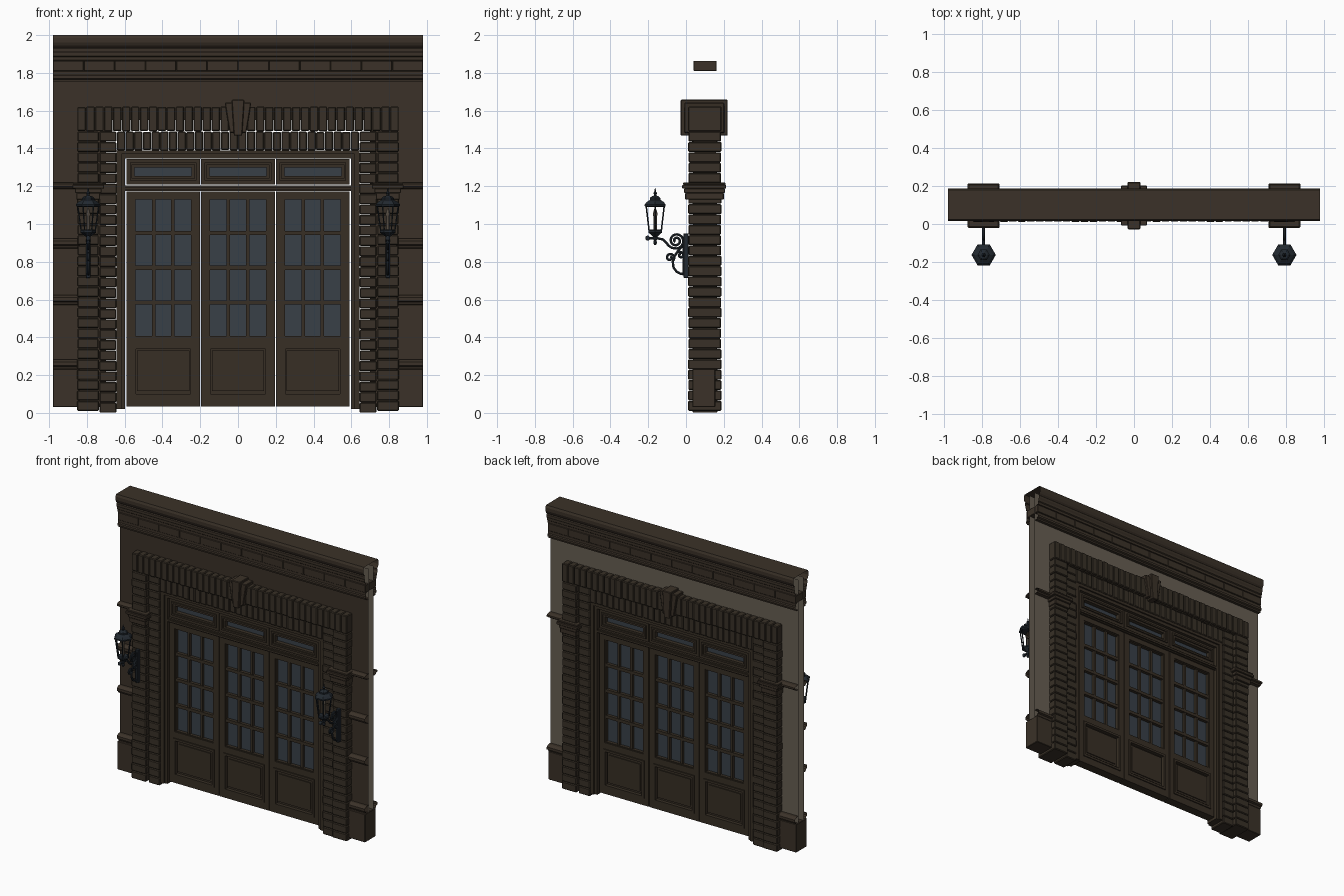
import bpy, bmesh, math, random

if "Cube" in bpy.data.objects:
    bpy.data.objects.remove(bpy.data.objects["Cube"])
random.seed(4)

def mat(name, r, g, b):
    m = bpy.data.materials.new(name)
    m.diffuse_color = (r, g, b, 1)
    m.use_nodes = True
    m.node_tree.nodes["Principled BSDF"].inputs["Base Color"].default_value = m.diffuse_color
    return m

STONE = mat("dark_stone", 0.043, 0.031, 0.021)
BRICK = mat("dark_brick", 0.040, 0.030, 0.020)
WOOD = mat("dark_wood", 0.039, 0.028, 0.018)
PLASTER = mat("pale_plaster", 0.135, 0.112, 0.085)
GLASS = mat("blue_grey_glass", 0.040, 0.051, 0.064)
IRON = mat("blue_black_iron", 0.016, 0.022, 0.029)
CANDLE = mat("candle_tan", 0.16, 0.13, 0.10)
CY = 0.102  # middle of the wall depth

def finish(name, bm, m, bevel=0, smooth=False):
    me = bpy.data.meshes.new(name)
    bm.to_mesh(me)
    bm.free()
    me.materials.append(m)
    o = bpy.data.objects.new(name, me)
    bpy.context.collection.objects.link(o)
    if bevel:
        b = o.modifiers.new("bevel", 'BEVEL')
        b.width, b.segments = bevel, 1
    if smooth:
        bpy.context.view_layer.objects.active = o
        o.select_set(True)
        bpy.ops.object.shade_smooth_by_angle(angle=math.radians(35))
        o.select_set(False)
    return o

def box(bm, x0, x1, y0, y1, z0, z1, taper=0):
    """Box; taper narrows the bottom in x."""
    v = [bm.verts.new((x + (taper if x == x0 else -taper) * (z == z0), y, z))
         for z in (z0, z1) for x, y in ((x0, y0), (x1, y0), (x1, y1), (x0, y1))]
    for f in ((3, 2, 1, 0), (4, 5, 6, 7), (0, 1, 5, 4), (1, 2, 6, 5), (2, 3, 7, 6), (3, 0, 4, 7)):
        bm.faces.new([v[i] for i in f])

def ring(bm, x0, x1, z0, z1, w, y0, y1):
    box(bm, x0, x0 + w, y0, y1, z0, z1)
    box(bm, x1 - w, x1, y0, y1, z0, z1)
    box(bm, x0 + w, x1 - w, y0, y1, z0, z0 + w)
    box(bm, x0 + w, x1 - w, y0, y1, z1 - w, z1)

def sweep(bm, prof, x0, x1):
    """Open-ended moulding along x from (y, z) points."""
    a = [bm.verts.new((x0, y, z)) for y, z in prof]
    b = [bm.verts.new((x1, y, z)) for y, z in prof]
    for i in range(len(prof) - 1):
        bm.faces.new((a[i + 1], b[i + 1], b[i], a[i]))

def sheet(bm, x0, x1, y, z0, z1):
    bm.faces.new([bm.verts.new(p) for p in ((x0, y, z0), (x1, y, z0), (x1, y, z1), (x0, y, z1))])

def lathe(bm, prof, cx, cy, n):
    rows = [[bm.verts.new((cx + r * math.cos(2 * math.pi * i / n), cy + r * math.sin(2 * math.pi * i / n), z))
             for i in range(n)] for r, z in prof]
    for a, b in zip(rows, rows[1:]):
        for i in range(n):
            bm.faces.new((a[i], a[(i + 1) % n], b[(i + 1) % n], b[i]))
    bm.faces.new(rows[0][::-1])
    bm.faces.new(rows[-1])

def rods(name, paths, r, m):
    cu = bpy.data.curves.new(name, 'CURVE')
    cu.dimensions, cu.bevel_depth, cu.bevel_resolution, cu.use_fill_caps = '3D', r, 1, True
    for p in paths:
        s = cu.splines.new('POLY')
        s.points.add(len(p) - 1)
        for q, c in zip(s.points, p):
            q.co = (*c, 1)
    tmp = bpy.data.objects.new("tmp", cu)
    me = bpy.data.meshes.new_from_object(tmp)
    bpy.data.objects.remove(tmp)
    bm = bmesh.new()
    bm.from_mesh(me)
    finish(name, bm, m, smooth=True)

# wall skins: dark front, pale inside and back, open ends
for name, ys, top, m in (("wall_front", [0.07], 1.77, STONE), ("wall_back", [0.076, 0.13], 1.97, PLASTER)):
    bm = bmesh.new()
    for y in ys:
        sheet(bm, -0.98, -0.70, y, 0.03, 1.55)
        sheet(bm, 0.70, 0.98, y, 0.03, 1.55)
        sheet(bm, -0.98, 0.98, y, 1.55, top)
    finish(name, bm, m)

# cornice, same moulding front and back
half = [(0.03, 1.755), (0.05, 1.755), (0.052, 1.765), (0.062, 1.77), (0.062, 1.785), (0.055, 1.79),
        (0.055, 1.808), (0.05, 1.81), (0.05, 1.866), (0.062, 1.868), (0.062, 1.885), (0.068, 1.89),
        (0.068, 1.905), (0.074, 1.915), (0.074, 1.93), (0.068, 1.935), (0.078, 1.945), (0.085, 1.962),
        (0.085, 1.985), (0.078, 2.0)]
bm = bmesh.new()
sweep(bm, [(CY - d, z) for d, z in half] + [(CY + d, z) for d, z in reversed(half)], -0.98, 0.98)
finish("cornice", bm, STONE)
bm = bmesh.new()
for i in range(12):
    x = -0.98 + i * 1.96 / 12
    box(bm, x + 0.001, x + 1.96 / 12 - 0.001, 0.04, 0.162, 1.811, 1.864)
finish("cornice_blocks", bm, STONE, 0.002)

# string courses and plinths on the side strips
bands, plinth = bmesh.new(), bmesh.new()
for x0, x1 in ((-0.98, -0.84), (0.84, 0.98)):
    for z, h in ((1.185, 0.036), (0.87, 0.054), (0.57, 0.054), (0.23, 0.052)):
        pr = [(0.0, 0), (0.052, 0.06), (0.058, 0.3), (0.07, 0.4), (0.07, 0.75), (0.05, 1), (0.0, 1)]
        for s in ((-1, 1) if z > 1 or z < 0.3 else (-1,)):
            sweep(bands, [(CY + s * max(d, 0.028), z + t * h) for d, t in pr], x0, x1)
    box(plinth, x0, x1, 0.035, 0.155, 0.03, 0.232)
finish("string_courses", bands, STONE)
finish("plinths", plinth, STONE, 0.003)

# brick surround: stacked piers and upright lintel bricks
bm = bmesh.new()
def courses(x0, x1, z0, z1, y0, y1, n):
    h = (z1 - z0) / n
    for i in range(n):
        j = random.uniform(0, 0.003)
        for s in (-1, 1):
            a, b = sorted((s * (x0 + j), s * (x1 - j)))
            box(bm, a, b, y0 + j, y1 - j, z0 + i * h + 0.001, z0 + (i + 1) * h - 0.001)

def soldiers(x, z0, z1, y0, y1, n):
    w = 2 * x / n
    for i in range(n):
        j = random.uniform(0, 0.003)
        box(bm, -x + i * w + 0.001, -x + (i + 1) * w - 0.001, y0 + j, y1 - j, z0 + j, z1 - j)

courses(0.735, 0.852, 0.01, 1.49, 0.011, 0.188, 27)
courses(0.642, 0.735, 0.0, 1.49, 0.033, 0.168, 27)
soldiers(0.852, 1.49, 1.622, 0.011, 0.188, 36)
soldiers(0.642, 1.388, 1.49, 0.033, 0.168, 28)
finish("brick_surround", bm, BRICK, 0.005)

# keystone
bm = bmesh.new()
box(bm, -0.07, 0.07, -0.008, 0.203, 1.482, 1.642, 0.026)
box(bm, -0.034, 0.034, -0.028, 0.221, 1.468, 1.658, 0.012)
finish("keystone", bm, STONE, 0.004)

# pier capitals
bm = bmesh.new()
for c in (-0.793, 0.793):
    for w, y0, y1, z0, z1 in ((0.063, -0.004, 0.2, 1.13, 1.165), (0.07, -0.01, 0.206, 1.165, 1.188),
                              (0.084, -0.02, 0.213, 1.188, 1.208), (0.079, -0.015, 0.209, 1.208, 1.22)):
        box(bm, c - w, c + w, y0, y1, z0, z1)
finish("pier_capitals", bm, STONE, 0.003)

# door frame
bm = bmesh.new()
for s in (-1, 1):
    for a, b, d in ((0.617, 0.643, 0.058), (0.597, 0.617, 0.047)):
        box(bm, min(s * a, s * b), max(s * a, s * b), CY - d, CY + d, 0.02, 1.39)
box(bm, -0.617, 0.617, CY - 0.058, CY + 0.058, 1.37, 1.39)
box(bm, -0.597, 0.597, CY - 0.047, CY + 0.047, 1.348, 1.37)
box(bm, -0.597, 0.597, CY - 0.04, CY + 0.04, 1.174, 1.205)
box(bm, -0.597, 0.597, CY - 0.05, CY + 0.05, 1.182, 1.196)
finish("door_frame", bm, WOOD)

# three door leaves with transoms above
wood, glass = bmesh.new(), bmesh.new()
Y0, Y1 = CY - 0.032, CY + 0.032
for c in (-0.396, 0.0, 0.396):
    a, b, g0, g1 = c - 0.195, c + 0.195, c - 0.153, c + 0.153
    for x0, x1 in ((a, g0), (g1, b)):
        box(wood, x0, x1, Y0, Y1, 0.035, 1.172)
    for z0, z1 in ((0.035, 0.1), (0.345, 0.4), (1.137, 1.172)):
        box(wood, g0, g1, Y0, Y1, z0, z1)
    for i in (1, 2):    # glazing bars
        x = g0 + i * 0.102
        box(wood, x - 0.009, x + 0.009, CY - 0.022, CY + 0.022, 0.4, 1.137)
    for i in (1, 2, 3):
        z = 0.4 + i * 0.1843
        box(wood, g0, g1, CY - 0.026, CY + 0.026, z - 0.011, z + 0.011)
    ring(wood, g0, g1, 0.4, 1.137, 0.006, CY - 0.026, CY + 0.026)
    box(wood, g0, g1, CY - 0.014, CY + 0.014, 0.1, 0.345)   # lower panel
    ring(wood, g0 - 0.008, g1 + 0.008, 0.085, 0.355, 0.016, Y0 - 0.007, Y1 + 0.007)
    box(wood, c - 0.138, c + 0.138, CY - 0.022, CY + 0.022, 0.115, 0.33)
    box(wood, c - 0.125, c + 0.125, CY - 0.028, CY + 0.028, 0.128, 0.317)
    ring(wood, a, b, 1.21, 1.343, 0.044, Y0, Y1)            # transom
    ring(wood, a + 0.018, b - 0.018, 1.23, 1.326, 0.012, Y0 - 0.008, Y1 + 0.008)
    box(glass, g0, g1, CY - 0.004, CY + 0.004, 0.4, 1.137)
    box(glass, g0, g1, CY - 0.004, CY + 0.004, 1.25, 1.305)
finish("door_leaves", wood, WOOD)
finish("window_glass", glass, GLASS)

# wall lanterns on scrolled brackets
LY = -0.163
body, candle, plate = bmesh.new(), bmesh.new(), bmesh.new()
posts, arms = [], []
def spiral(x, y, z, r0, r1, start, turns, n=32):
    return [(x, y + (r0 + (r1 - r0) * i / n) * math.cos(start + turns * 2 * math.pi * i / n),
             z + (r0 + (r1 - r0) * i / n) * math.sin(start + turns * 2 * math.pi * i / n)) for i in range(n + 1)]

for x in (-0.793, 0.793):
    lathe(body, [(0.054, 1.09), (0.064, 1.095), (0.064, 1.104), (0.05, 1.118), (0.032, 1.128),
                 (0.032, 1.138), (0.022, 1.146), (0.008, 1.15), (0.008, 1.158), (0.012, 1.164),
                 (0.005, 1.172), (0.002, 1.19)], x, LY, 6)
    lathe(body, [(0.006, 0.89), (0.012, 0.9), (0.008, 0.912), (0.012, 0.92), (0.012, 0.932), (0.028, 0.945),
                 (0.042, 0.955), (0.042, 0.965), (0.034, 0.97)], x, LY, 6)
    lathe(candle, [(0.009, 0.97), (0.009, 1.04), (0.013, 1.05), (0.008, 1.072), (0.002, 1.085)], x, LY, 8)
    for i in range(6):
        u, v = math.cos(i * math.pi / 3), math.sin(i * math.pi / 3)
        posts.append([(x + 0.037 * u, LY + 0.037 * v, 0.962), (x + 0.055 * u, LY + 0.055 * v, 1.095)])
    box(plate, x - 0.012, x + 0.012, -0.013, 0.013, 0.715, 0.95)
    box(plate, x - 0.008, x + 0.008, -0.018, 0.013, 0.73, 0.935)
    lathe(plate, [(0.006, 0.912), (0.012, 0.918), (0.012, 0.932), (0.006, 0.938)], x, -0.203, 8)
    arms.append([(x, y, z) for y, z in ((-0.205, 0.925), (-0.15, 0.924), (-0.122, 0.918), (-0.105, 0.902),
                 (-0.092, 0.885), (-0.075, 0.874), (-0.05, 0.87))])
    arms.append(spiral(x, -0.052, 0.912, 0.042, 0.008, -math.pi / 2, 1.9))
    arms.append([(x, y, z) for y, z in ((-0.02, 0.882), (-0.042, 0.858), (-0.06, 0.83), (-0.07, 0.8),
                 (-0.066, 0.77), (-0.05, 0.748), (-0.03, 0.737), (-0.01, 0.734))])
    arms.append(spiral(x, -0.085, 0.822, 0.024, 0.006, -0.6, 1.3, 20))
    arms.append(spiral(x, -0.028, 0.835, 0.018, 0.005, 2.4, -1.2, 16))
finish("lantern_bodies", body, IRON)
finish("lantern_candles", candle, CANDLE, smooth=True)
finish("bracket_plates", plate, IRON, 0.002)
rods("lantern_posts", posts, 0.004, IRON)
rods("bracket_scrolls", arms, 0.0075, IRON)
